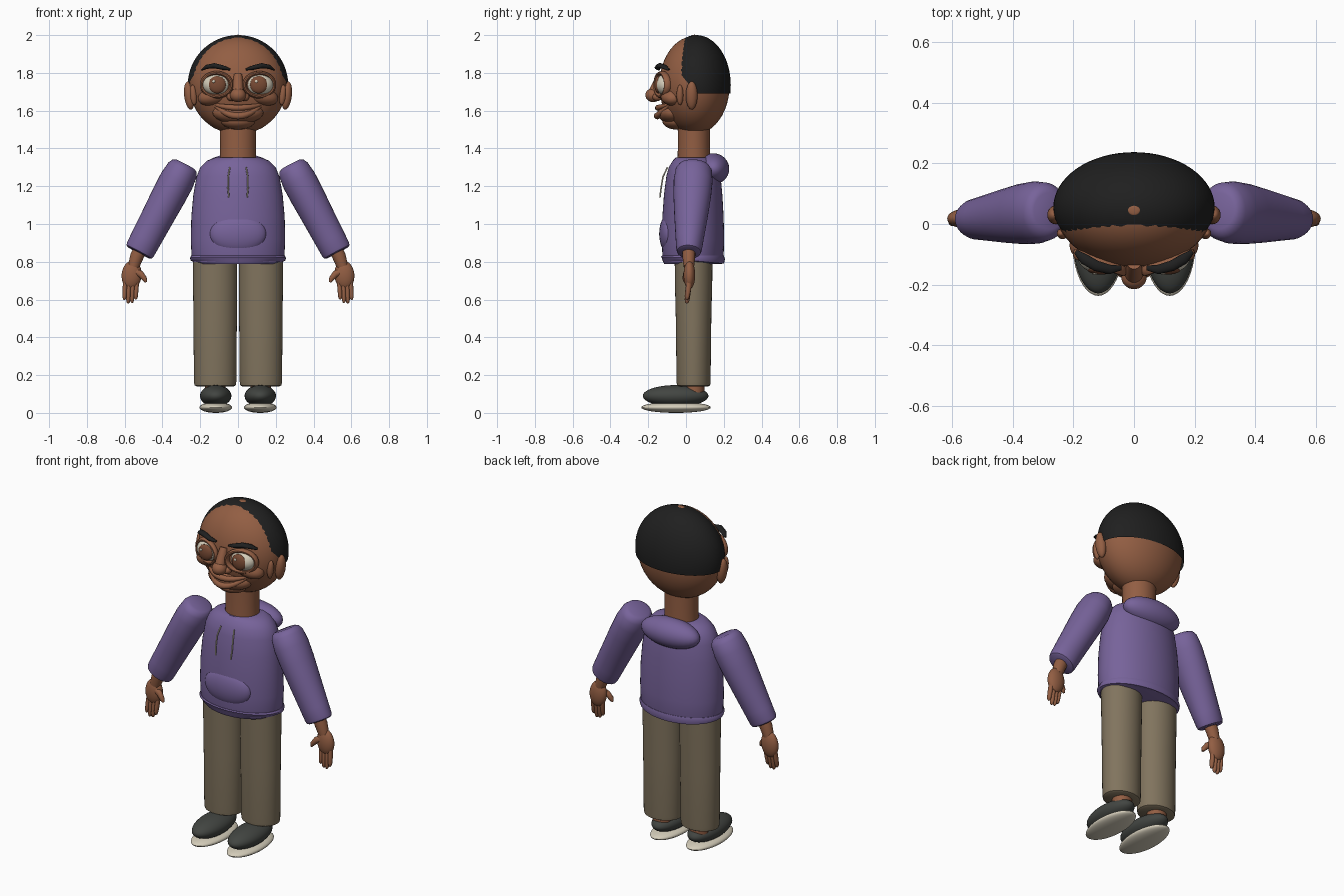
import bpy, bmesh, math
from mathutils import Vector, Matrix


def material(name, rgb):
    m = bpy.data.materials.new(name)
    m.diffuse_color = (*rgb, 1)
    return m


SKIN = material("warm brown skin", (0.29, 0.112, 0.056))
IRIS = material("brown iris", (0.19, 0.07, 0.035))
HAIR = material("black hair", (0.014, 0.014, 0.014))
PURPLE = material("purple fabric", (0.185, 0.125, 0.325))
KHAKI = material("khaki fabric", (0.22, 0.175, 0.112))
SHOE = material("charcoal shoe", (0.055, 0.06, 0.054))
CREAM = material("cream", (0.66, 0.61, 0.49))


def finish(name, bm, mat):
    bmesh.ops.recalc_face_normals(bm, faces=bm.faces)
    me = bpy.data.meshes.new(name)
    bm.to_mesh(me)
    bm.free()
    ob = bpy.data.objects.new(name, me)
    bpy.context.collection.objects.link(ob)
    me.materials.append(mat)
    bpy.ops.object.select_all(action='DESELECT')
    ob.select_set(True)
    bpy.context.view_layer.objects.active = ob
    bpy.ops.object.shade_smooth_by_angle(angle=math.radians(42))
    return ob


def ellipsoid(name, loc, radii, mat, turn=0.0, cuts=(), seg=32):
    """Scaled sphere, turned about y; cuts are (point, normal) planes keeping the normal side."""
    bm = bmesh.new()
    bmesh.ops.create_uvsphere(bm, u_segments=seg, v_segments=seg // 2, radius=1)
    bm.transform(Matrix.Translation(loc) @ Matrix.Rotation(turn, 4, 'Y') @ Matrix.Diagonal((*radii, 1)))
    for co, no in cuts:
        bmesh.ops.bisect_plane(bm, geom=bm.verts[:] + bm.edges[:] + bm.faces[:],
                               plane_co=co, plane_no=no, clear_inner=True)
    return finish(name, bm, mat)


def tube(name, rows, mat, seg=32, loop=False):
    """Sweep ellipses along a path: each row is x, y, z, side radius, depth radius."""
    bm = bmesh.new()
    pts = [Vector(r[:3]) for r in rows]
    n, rings = len(rows), []
    for i, (p, r) in enumerate(zip(pts, rows)):
        a, b = (pts[i - 1], pts[(i + 1) % n]) if loop else (pts[max(i - 1, 0)], pts[min(i + 1, n - 1)])
        t = (b - a).normalized()
        u = t.cross(Vector((0, 1, 0))).normalized()
        v = u.cross(t)
        rings.append([bm.verts.new(p + u * r[3] * math.cos(k * math.tau / seg)
                                   + v * r[4] * math.sin(k * math.tau / seg)) for k in range(seg)])
    pairs = list(zip(rings, rings[1:])) + ([(rings[-1], rings[0])] if loop else [])
    for a, b in pairs:
        for k in range(seg):
            bm.faces.new((a[k], a[k - 1], b[k - 1], b[k]))
    if not loop:
        bm.faces.new(rings[0])
        bm.faces.new(rings[-1])
    return finish(name, bm, mat)


def column(name, rows, mat, x=0.0, seg=48):
    """Upright loft: rows of z, width radius, depth radius, centre y."""
    return tube(name, [(x, cy, z, rx, ry) for z, rx, ry, cy in rows], mat, seg)


# Head, hair cap and neck
ellipsoid("head", (0, 0.045, 1.735), (0.258, 0.186, 0.26), SKIN, seg=48)
ellipsoid("hair", (0, 0.055, 1.735), (0.266, 0.182, 0.265), HAIR, seg=64,
          cuts=[((0, 0, 1.69), (0, 0, 1)), ((0, 0.058, 1.688), (0, 0.212, 0.174))])
ellipsoid("crown_spot", (0, 0.045, 1.999), (0.02, 0.016, 0.003), SKIN, seg=16)
column("neck", [(1.32, 0.097, 0.087, 0.042), (1.42, 0.094, 0.085, 0.042), (1.53, 0.097, 0.086, 0.042)], SKIN)

# Nose and mouth
tube("nose_bridge", [(0, -0.13, 1.79, 0.022, 0.02), (0, -0.15, 1.74, 0.028, 0.028),
                     (0, -0.172, 1.69, 0.03, 0.03)], SKIN, 20)
ellipsoid("nose_tip", (0, -0.174, 1.682), (0.042, 0.041, 0.037), SKIN)
ellipsoid("muzzle", (0, -0.07, 1.59), (0.135, 0.082, 0.06), SKIN)
ellipsoid("chin", (0, -0.05, 1.545), (0.09, 0.075, 0.045), SKIN)


def lip(name, z_mid, z_end, y_mid, half, r):
    rows = []
    for i in range(-6, 7):
        t = i / 6
        rad = r * (1 - 0.6 * t * t)
        rows.append((half * t, y_mid + 0.065 * t * t, z_mid + (z_end - z_mid) * t * t, rad, rad))
    tube(name, rows, SKIN, 14)


lip("upper_lip", 1.615, 1.635, -0.148, 0.132, 0.016)
lip("lower_lip", 1.572, 1.63, -0.152, 0.125, 0.018)

# Hoodie body, hem, hood and pocket
column("hoodie_body", [(0.80, 0.238, 0.156, 0.037), (0.83, 0.246, 0.162, 0.037), (0.92, 0.25, 0.165, 0.037),
                       (1.04, 0.247, 0.162, 0.037), (1.15, 0.237, 0.155, 0.038), (1.25, 0.22, 0.144, 0.04),
                       (1.30, 0.2, 0.132, 0.042), (1.335, 0.165, 0.112, 0.042),
                       (1.352, 0.12, 0.095, 0.042)], PURPLE)
column("hoodie_hem", [(0.787, 0.215, 0.15, 0.035), (0.80, 0.235, 0.16, 0.035), (0.806, 0.25, 0.166, 0.036),
                      (0.82, 0.254, 0.169, 0.037), (0.832, 0.248, 0.164, 0.037)], PURPLE)
ellipsoid("hood", (0, 0.145, 1.292), (0.185, 0.084, 0.082), PURPLE)
ellipsoid("front_pocket", (0, -0.09, 0.948), (0.15, 0.052, 0.105), PURPLE)

for s, side in ((-1, "left"), (1, "right")):
    # Eyes with raised lids
    ex, ez = 0.113 * s, 1.737
    ellipsoid(side + "_eye", (ex, -0.105, ez), (0.074, 0.058, 0.058), CREAM)
    ellipsoid(side + "_iris", (ex - 0.003 * s, -0.147, ez), (0.046, 0.02, 0.046), IRIS)
    ellipsoid(side + "_eye_glint", (ex - 0.016, -0.165, ez + 0.018), (0.008, 0.003, 0.008), CREAM, seg=12)
    lid = [(ex + 0.078 * math.cos(a), -0.127 + 0.028 * s * math.cos(a), ez + 0.062 * math.sin(a), 0.011, 0.018)
           for a in (i * math.tau / 32 for i in range(32))]
    tube(side + "_eyelid", lid, SKIN, 10, loop=True)
    ellipsoid(side + "_cheek", (0.12 * s, -0.07, 1.68), (0.095, 0.065, 0.05), SKIN, 0.25 * s)
    ellipsoid(side + "_nostril", (0.036 * s, -0.152, 1.673), (0.024, 0.026, 0.022), SKIN, seg=20)

    # Eyebrow
    tube(side + "_eyebrow", [(0.042 * s, -0.145, 1.818, 0.005, 0.008), (0.08 * s, -0.15, 1.828, 0.012, 0.016),
                             (0.125 * s, -0.138, 1.838, 0.014, 0.018), (0.165 * s, -0.115, 1.832, 0.011, 0.018),
                             (0.192 * s, -0.092, 1.816, 0.004, 0.008)], HAIR, 14)

    # Ear with front flap
    ellipsoid(side + "_ear", (0.258 * s, 0.03, 1.68), (0.027, 0.031, 0.075), SKIN, 0.12 * s)
    ellipsoid(side + "_ear_flap", (0.236 * s, -0.032, 1.683), (0.018, 0.018, 0.055), SKIN, 0.1 * s, seg=20)

    # Drawstring
    tube(side + "_drawstring", [(0.043 * s, -0.098, 1.3, 0.004, 0.004), (0.052 * s, -0.122, 1.25, 0.004, 0.004),
                                (0.053 * s, -0.132, 1.19, 0.004, 0.004),
                                (0.048 * s, -0.138, 1.14, 0.004, 0.004)], CREAM, 8)

    # Sleeve, stepped along the line from shoulder to cuff
    top, end = Vector((0.279 * s, 0.043, 1.315)), Vector((0.526 * s, 0.015, 0.848))
    profile = [(0, 0.058, 0.06), (0.015, 0.072, 0.08), (0.06, 0.084, 0.096), (0.18, 0.092, 0.103),
               (0.35, 0.091, 0.1), (0.6, 0.086, 0.088), (0.85, 0.082, 0.074), (0.96, 0.08, 0.068),
               (0.99, 0.076, 0.063), (1, 0.066, 0.054)]
    tube(side + "_sleeve", [(*top.lerp(end, t), a, b) for t, a, b in profile], PURPLE)

    # Wrist, palm, fingers and thumb
    tube(side + "_wrist", [(0.51 * s, 0.015, 0.88, 0.036, 0.034), (0.535 * s, 0.015, 0.83, 0.036, 0.034),
                           (0.553 * s, 0.015, 0.775, 0.03, 0.028)], SKIN, 20)
    ellipsoid(side + "_palm", (0.563 * s, 0.018, 0.73), (0.053, 0.031, 0.076), SKIN, -0.1 * s)
    for i, tip in enumerate((0.6, 0.582, 0.58, 0.598)):
        x = (0.535 + 0.02 * i) * s
        rows = [(x, 0.018, 0.705, 0.012, 0.015), (x + 0.004 * s, 0.012, 0.655, 0.0125, 0.015),
                (x + 0.006 * s, 0.006, tip + 0.018, 0.011, 0.013), (x + 0.006 * s, 0.004, tip + 0.005, 0.008, 0.009),
                (x + 0.006 * s, 0.003, tip, 0.003, 0.004)]
        tube(f"{side}_finger_{i + 1}", rows, SKIN, 12)
    tube(side + "_thumb", [(0.55 * s, 0.01, 0.75, 0.018, 0.017), (0.515 * s, 0.0, 0.735, 0.018, 0.016),
                           (0.495 * s, -0.005, 0.71, 0.014, 0.014), (0.486 * s, -0.006, 0.692, 0.006, 0.006)], SKIN, 14)

    # Trouser leg and ankle
    lx = 0.121 * s
    column(side + "_trouser_leg", [(0.14, 0.098, 0.078, 0.04), (0.146, 0.109, 0.088, 0.04), (0.165, 0.112, 0.09, 0.04),
                                   (0.5, 0.115, 0.094, 0.04), (0.7, 0.117, 0.099, 0.04),
                                   (0.84, 0.117, 0.1, 0.04)], KHAKI, lx, 40)
    column(side + "_ankle", [(0.09, 0.055, 0.052, 0.045), (0.16, 0.055, 0.052, 0.045)], SKIN, lx, 24)

    # Shoe and sole
    sx = 0.118 * s
    ellipsoid(side + "_shoe", (sx, -0.055, 0.09), (0.083, 0.174, 0.057), SHOE, seg=40)
    ellipsoid(side + "_sole", (sx, -0.053, 0.029), (0.086, 0.184, 0.029), CREAM, seg=40)
